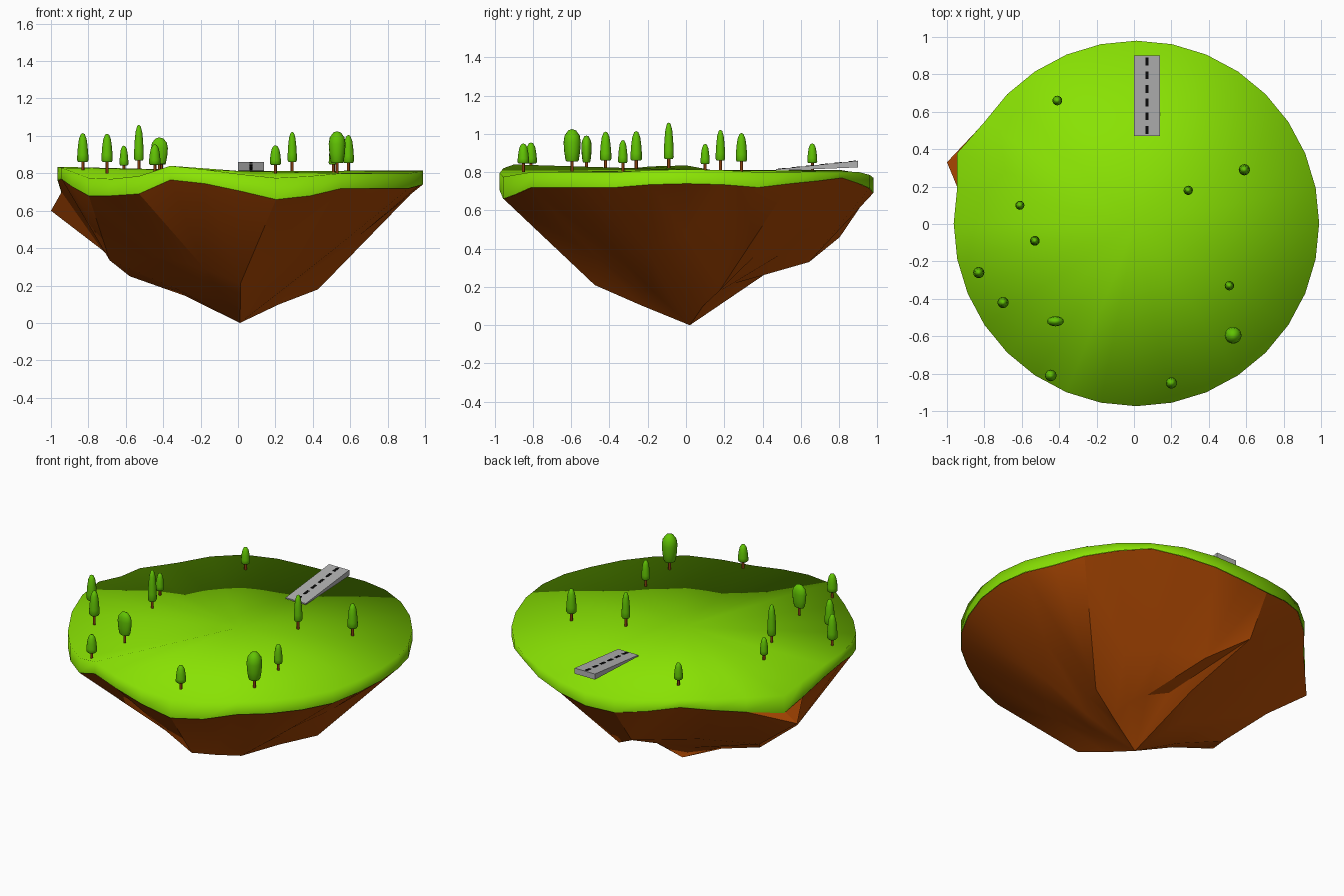
import bpy, math

if "Cube" in bpy.data.objects:
    bpy.data.objects.remove(bpy.data.objects["Cube"])

N = 32
CX, CY, R = 0.013, 0.003, 0.977


def material(name, color):
    m = bpy.data.materials.new(name)
    m.diffuse_color = (*color, 1)
    m.use_nodes = True
    m.node_tree.nodes["Principled BSDF"].inputs["Base Color"].default_value = m.diffuse_color
    return m


GRASS = material("grass green", (0.25, 0.76, 0.001))
LEAF = material("leaf green", (0.12, 0.55, 0.001))
ROCK = material("earth brown", (0.45, 0.07, 0.001))
BARK = material("bark brown", (0.25, 0.05, 0.005))
GREY = material("tarmac grey", (0.45, 0.45, 0.45))
BLACK = material("marking black", (0.003, 0.003, 0.003))


def make(name, verts, faces, mat, angle=None):
    me = bpy.data.meshes.new(name)
    me.from_pydata(verts, [], faces)
    me.materials.append(mat)
    ob = bpy.data.objects.new(name, me)
    bpy.context.collection.objects.link(ob)
    if angle is not None:
        bpy.ops.object.select_all(action='DESELECT')
        ob.select_set(True)
        bpy.context.view_layer.objects.active = ob
        bpy.ops.object.shade_smooth_by_angle(angle=math.radians(angle))
    return ob


def polar(r, deg, z):
    a = math.radians(deg)
    return (CX + r * math.cos(a), CY + r * math.sin(a), z)


def band(a, b, n):
    """Quads between ring a (lower) and ring b (upper), facing outward."""
    return [(a + i, a + (i + 1) % n, b + (i + 1) % n, b + i) for i in range(n)]


# Wavy turf edge, one height per 11.25 degrees from +x: lower rim and upper rim
LOW = [.74, .735, .72, .74, .755, .77, .74, .715, .69, .69, .725, .76,
       .735, .70, .67, .70, .76, .77, .73, .68, .68, .69, .765, .745,
       .705, .66, .68, .72, .72, .72, .72, .735]
HIGH = [.815, .81, .80, .80, .805, .805, .80, .785, .77, .775, .795, .81,
        .805, .79, .78, .80, .835, .83, .81, .775, .77, .785, .84, .82,
        .795, .775, .785, .80, .80, .80, .80, .81]
STEP = 360 / N
BULGE = 14                                  # rim point that juts out at the left

# Turf: vertical band with a gently sloping top
verts = [polar(R, i * STEP, z) for i, z in enumerate(LOW)]
verts += [polar(R, i * STEP, z) for i, z in enumerate(HIGH)]
for k, z in ((BULGE, LOW[BULGE]), (N + BULGE, HIGH[BULGE])):
    verts[k] = (-0.945, 0.38, z)
verts.append((CX, CY, 0.812))
faces = band(0, N, N) + [(N + i, N + (i + 1) % N, 2 * N) for i in range(N)]
make("turf", verts, faces, GRASS, 180)

# Rock underside: ledge ring, rim ring, ridge ring, inner ring, apex
RIDGES = [(.64, .47), (.45, .18), (.5, .36), (.55, .38), (.64, .33), (.825, .46),
          (.55, .36), (.80, .39), (.60, .25), (.71, .335), (.52, .35), (.5, .29),
          (.48, .21), (.5, .35), (.5, .36), (.55, .4)]
LIFT = [.0, .01, .0, .03, .08, .03, .0, .02, .02, .02, .0, .0, .0, .0, .0, .0]
TURN = {5: 104, 8: 171, 9: 190, 10: 217}    # ridges moved off their even spacing
verts = [polar(R * 0.97, i * STEP, z + 0.01) for i, z in enumerate(LOW)]
verts += [polar(R - 0.002, i * STEP, z) for i, z in enumerate(LOW)]
verts[BULGE] = (-0.94, 0.375, LOW[BULGE] + 0.01)
verts[N + BULGE] = (-1.0, 0.33, 0.60)
angles = [TURN.get(i, i * 2 * STEP) for i in range(16)]
verts += [polar(r, a, z) for a, (r, z) in zip(angles, RIDGES)]
verts += [polar(r * 0.5, a, z * 0.5 + h) for a, (r, z), h in zip(angles, RIDGES, LIFT)]
apex = len(verts)
verts.append((0.01, 0.02, 0.0))
faces = band(N, 0, N) + [tuple(range(N))]
for i in range(16):
    j = (i + 1) % 16
    k, k2, m, m2 = 2 * N + i, 2 * N + j, 2 * N + 16 + i, 2 * N + 16 + j
    r0, r1, r2 = N + 2 * i, N + 2 * i + 1, N + (2 * i + 2) % N
    faces += [(k, r1, r0), (k, k2, r1), (k2, r2, r1),
              (m, k2, k), (m, m2, k2), (apex, m2, m)]
# the triangles above are listed clockwise from outside, so turn them
faces = [tuple(reversed(f)) if len(f) == 3 else f for f in faces]
rock = make("rock", verts, faces, ROCK)
import bmesh
bm = bmesh.new()
bm.from_mesh(rock.data)
bmesh.ops.recalc_face_normals(bm, faces=bm.faces[:])
bm.to_mesh(rock.data)
bm.free()
bpy.ops.object.select_all(action='DESELECT')
rock.select_set(True)
bpy.context.view_layer.objects.active = rock
bpy.ops.object.shade_smooth_by_angle(angle=math.radians(25))

# Trees
SLIM = [(.8, 0), (1, .06), (.98, .25), (.86, .55), (.68, .8), (.36, .96)]
ROUND = [(.66, 0), (.78, .06), (.92, .3), (1, .6), (.88, .8), (.45, .96)]


def lathe(name, x, y, rx, ry, profile, z0, z1, mat, n=16):
    vs, fs = [], []
    for r, t in profile:
        for i in range(n):
            a = 2 * math.pi * i / n
            vs.append((x + rx * r * math.cos(a), y + ry * r * math.sin(a),
                       z0 + (z1 - z0) * t))
    for j in range(len(profile) - 1):
        fs += band(j * n, (j + 1) * n, n)
    top = (len(profile) - 1) * n
    fs.append(tuple(reversed(range(n))))
    vs.append((x, y, z1))
    fs += [(top + i, top + (i + 1) % n, len(vs) - 1) for i in range(n)]
    make(name, vs, fs, mat, 50)


# x, y, radius x, radius y, crown bottom, crown top, crown profile
TREES = [
    (-.83, -.26, .030, .030, .860, 1.015, SLIM),
    (-.70, -.42, .030, .030, .860, 1.012, SLIM),
    (-.61, .10, .024, .024, .842, .948, SLIM),
    (-.53, -.09, .026, .026, .868, 1.060, SLIM),
    (-.445, -.81, .031, .031, .845, .955, SLIM),
    (-.42, -.52, .045, .027, .850, .992, ROUND),
    (-.41, .66, .026, .026, .848, .950, SLIM),
    (.20, -.85, .030, .030, .845, .950, SLIM),
    (.29, .18, .025, .025, .860, 1.022, SLIM),
    (.51, -.33, .025, .025, .848, .968, SLIM),
    (.53, -.595, .045, .045, .855, 1.025, ROUND),
    (.59, .29, .030, .030, .855, 1.005, SLIM),
]
for i, (x, y, rx, ry, z0, z1, prof) in enumerate(TREES, 1):
    lathe(f"tree_crown_{i}", x, y, rx, ry, prof, z0, z1, LEAF)
    lathe(f"tree_trunk_{i}", x, y, .008, .008, [(1, 0), (1, .98)],
          .80, z0 + .01, BARK, 8)

# Runway: thin wedge rising toward the back
Y0, Y1, Z0, Z1 = 0.47, 0.90, 0.815, 0.860


def slab(name, x0, x1, y0, y1, under0, under1, lift, mat):
    def top(y):
        return Z0 + (Z1 - Z0) * (y - Y0) / (Y1 - Y0) + lift
    vs = []
    for y, u in ((y0, under0), (y1, under1)):
        vs += [(x0, y, top(y) - u), (x1, y, top(y) - u), (x1, y, top(y)), (x0, y, top(y))]
    fs = [(0, 1, 2, 3), (5, 4, 7, 6), (3, 2, 6, 7), (1, 0, 4, 5), (0, 3, 7, 4), (2, 1, 5, 6)]
    make(name, vs, fs, mat)


slab("runway", 0.0, 0.14, Y0, Y1, .008, .035, 0, GREY)

# Dashed centre line
for i in range(6):
    y = 0.482 + i * 0.073
    slab(f"runway_dash_{i + 1}", .062, .078, y, y + .042, .003, .003, .002, BLACK)
